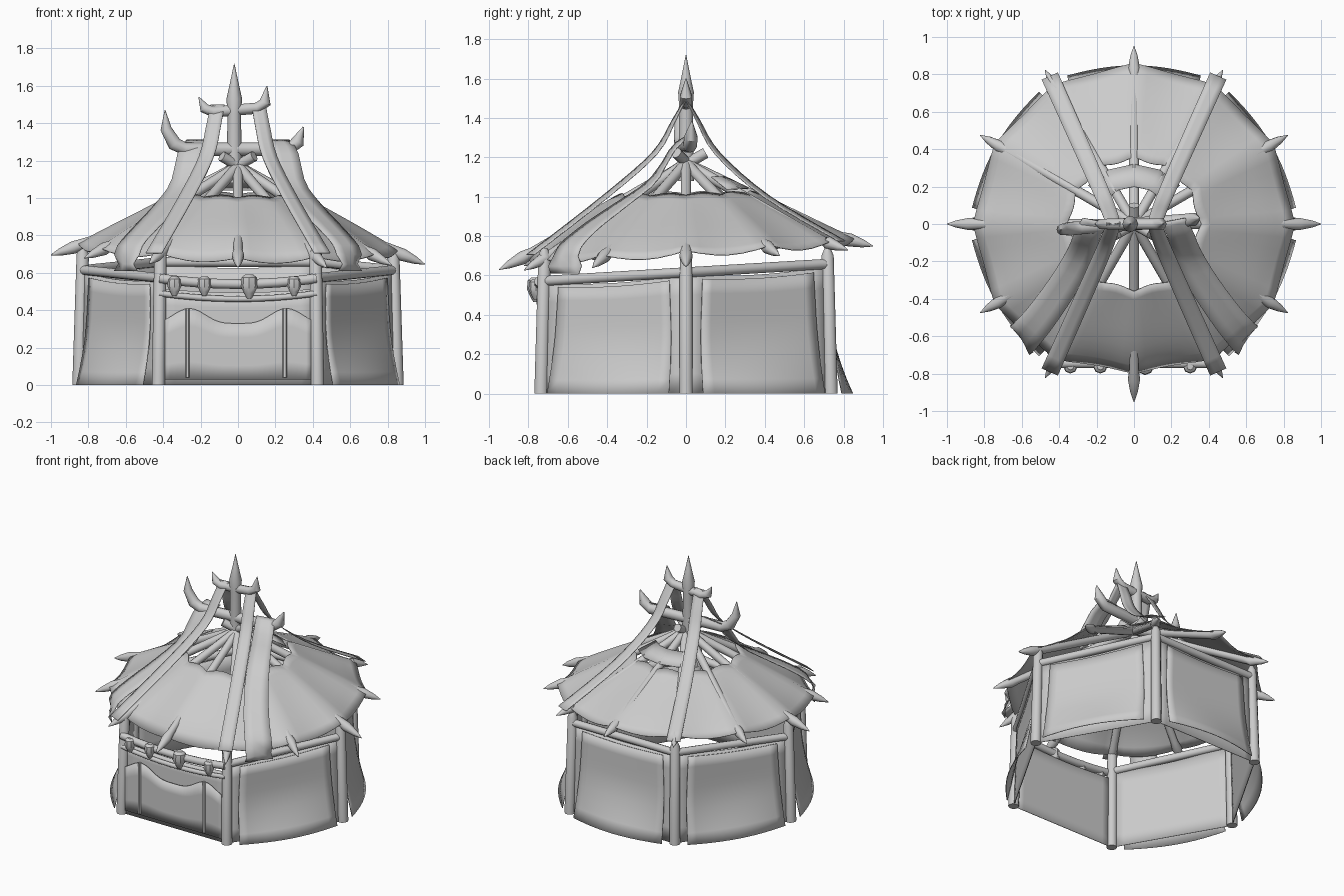
import bpy, bmesh, math
from mathutils import Vector

if "Cube" in bpy.data.objects:
    bpy.data.objects.remove(bpy.data.objects["Cube"])

grey = bpy.data.materials.new("plain_grey")
grey.use_nodes = True
grey.diffuse_color = (0.6, 0.6, 0.6, 1)
grey.node_tree.nodes["Principled BSDF"].inputs["Base Color"].default_value = (0.6, 0.6, 0.6, 1)


def finish(bm, name, angle=40):
    bmesh.ops.recalc_face_normals(bm, faces=bm.faces)
    mesh = bpy.data.meshes.new(name)
    bm.to_mesh(mesh)
    bm.free()
    mesh.materials.append(grey)
    ob = bpy.data.objects.new(name, mesh)
    bpy.context.collection.objects.link(ob)
    bpy.ops.object.select_all(action="DESELECT")
    ob.select_set(True)
    bpy.context.view_layer.objects.active = ob
    bpy.ops.object.shade_smooth_by_angle(angle=math.radians(angle))
    return ob


def tube(name, pts, radii, sides=10):
    """Round rod swept along points with a radius at each one."""
    pts = [Vector(p) for p in pts]
    bm = bmesh.new()
    rings = []
    for i, p in enumerate(pts):
        d = (pts[min(i + 1, len(pts) - 1)] - pts[max(i - 1, 0)]).normalized()
        ref = Vector((0, 1, 0)) if abs(d.y) < 0.8 else Vector((1, 0, 0))
        a = d.cross(ref).normalized()
        b = d.cross(a)
        rings.append([bm.verts.new(p + radii[i] * (a * math.cos(t) + b * math.sin(t)))
                      for t in (math.tau * k / sides for k in range(sides))])
    for r, s in zip(rings, rings[1:]):
        for k in range(sides):
            n = (k + 1) % sides
            bm.faces.new((r[k], r[n], s[n], s[k]))
    bm.faces.new(rings[0])
    bm.faces.new(rings[-1])
    return finish(bm, name)


def sheet(name, f, nu, nv, closed=False):
    """Thin cloth from a function of u and v."""
    bm = bmesh.new()
    cols = nu if closed else nu + 1
    g = [[bm.verts.new(f(i / nu, j / nv)) for j in range(nv + 1)] for i in range(cols)]
    for i in range(nu):
        for j in range(nv):
            n = (i + 1) % cols
            bm.faces.new((g[i][j], g[n][j], g[n][j + 1], g[i][j + 1]))
    ob = finish(bm, name, 50)
    mod = ob.modifiers.new("cloth_thickness", "SOLIDIFY")
    mod.thickness = 0.005
    mod.offset = 0


def along(pts, t):
    """Point on a smooth curve through the points."""
    x = min(t, 0.9999) * (len(pts) - 1)
    i = int(x)
    x -= i
    p = [Vector(pts[max(0, min(len(pts) - 1, k))]) for k in (i - 1, i, i + 1, i + 2)]
    return 0.5 * (2 * p[1] + (p[2] - p[0]) * x + (2 * p[0] - 5 * p[1] + 4 * p[2] - p[3]) * x * x
                  + (3 * p[1] - p[0] - 3 * p[2] + p[3]) * x ** 3)


def rafter_z(r, a):
    tilt = 0.066 * math.sin(a) - 0.025 * math.cos(a)
    return 1.17 - 0.53 * r + 0.15 * max(0, r - 0.8) + tilt * r * r


def polar(r, a, z):
    return Vector((r * math.cos(a), r * math.sin(a), z))


# Posts, with the rail height at each one
feet, rails = [], []
for k in range(6):
    a = math.radians(60 * k)
    feet.append(polar(0.85, a, 0))
    rails.append(polar(0.833, a, 0.615 + 0.05 * math.sin(a)))
    tube("post", [feet[k], polar(0.83, a, 0.7), polar(0.83, a, 0.74)], [0.036, 0.033, 0.015])

# Walls, hanging flaps and top rails (panel 4 is the front)
for k in range(6):
    n = (k + 1) % 6
    out = polar(1, math.radians(60 * k + 30), 0)
    top = 0.9 if k == 4 else 0.98

    def wall(u, v, k=k, n=n, top=top):
        p = feet[k].lerp(feet[n], u).lerp(rails[k].lerp(rails[n], u), v * top)
        p.z -= 0.02 * math.sin(math.pi * u) * v
        return p

    def flap(u, v, out=out, wall=wall):
        s = 0.08 + 0.84 * u + (0.5 - u) * 0.06 * v
        p = wall(s, v * 0.97)
        flare = max(0, 0.6 - v) / 0.6
        p += out * (0.01 + 0.1 * flare ** 1.6 * math.sin(math.pi * (0.15 + 0.7 * u)))
        return p

    sheet("wall", wall, 10, 6)
    if k != 4:
        sheet("wall_flap", flap, 12, 8)
        tube("top_rail", [rails[k], rails[n]], [0.026, 0.026])

# Front scalloped curtain, door poles and sagging ropes
sheet("front_curtain", lambda u, v: Vector(((u - 0.5) * 0.78, -0.748,
      0.03 + v * (0.3 + 0.08 * abs(math.sin(math.pi * (u - 0.5) * 1.5)) ** 4))), 30, 4)
for x in (-0.27, 0.25):
    tube("door_pole", [(x, -0.75, 0.04), (x, -0.75, 0.41)], [0.012, 0.012], 6)
for z, r in ((0.57, 0.026), (0.49, 0.016)):
    tube("front_rope", [((t - 4) * 0.105, -0.745, z - 0.03 * (1 - ((t - 4) / 4) ** 2))
                        for t in range(9)], [r] * 9)

# Hanging knobs over the entrance
for x, s in ((-0.34, 0.9), (-0.18, 0.9), (0.06, 1.1), (0.3, 0.9)):
    tube("hanging_knob", [(x, -0.762, 0.53 + s * z) for z in (0.055, 0.04, 0, -0.035, -0.06)],
         [s * r for r in (0.02, 0.038, 0.042, 0.026, 0.012)], 8)


# Roof cloth lying over the rafters, hem dropping at the eaves
def roof(u, v):
    a = math.tau * u
    sag = abs(math.sin(6 * a))
    front = max(0, -math.sin(a)) ** 6
    r = 0.36 + 0.5 * v - 0.025 * sag * (1 - v)
    r -= (0.03 * sag + 0.06 * front) * v
    z = rafter_z(r, a) + 0.03 - 0.02 * sag * math.sin(math.pi * v * 0.7)
    return polar(r, a, z - (0.01 + 0.03 * sag + 0.045 * front) * v ** 6)


sheet("roof_cloth", roof, 72, 10, closed=True)

# Rafters with pointed ends
for k in range(12):
    a = math.radians(30 * k)
    length = 1.0 if k % 6 == 0 else 0.95
    inner = -0.1 if k % 4 == 1 else 0.02
    rs = (inner, 0.78, length - 0.12, length - 0.05, length)
    tube("rafter", [polar(r, a, rafter_z(r, a)) for r in rs],
         [0.028, 0.026, 0.034, 0.02, 0.002])

# Centre pole and horned crossbars
tube("centre_pole", [(-0.02, 0, z) for z in (1.08, 1.45, 1.53, 1.62, 1.72)],
     [0.042, 0.036, 0.042, 0.022, 0.001])
tube("lower_crossbar", [(-0.39, -0.03, 1.47), (-0.385, -0.03, 1.37), (-0.34, -0.025, 1.29),
                        (-0.28, -0.02, 1.26), (0.27, 0.02, 1.26), (0.32, 0.025, 1.3),
                        (0.35, 0.03, 1.38)], [0.002, 0.03, 0.038, 0.036, 0.036, 0.036, 0.004])
tube("upper_crossbar", [(-0.21, 0, 1.54), (-0.18, 0, 1.48), (-0.13, 0, 1.46), (0.1, 0, 1.48),
                        (0.145, 0, 1.51), (0.155, 0, 1.6)],
     [0.002, 0.028, 0.03, 0.03, 0.032, 0.002])


# Bands draped from the crossbars to the eaves
def band(name, path, w0, w1):
    def f(u, v):
        d = along(path, min(1, v + 0.02)) - along(path, max(0, v - 0.02))
        across = Vector((d.y, -d.x, 0)).normalized()
        if across.x < 0:
            across = -across
        across = across.lerp(Vector((1, 0, 0)), max(0, 0.6 - v)).normalized()
        return along(path, v) + across * (u - 0.5) * (w0 + (w1 - w0) * v)
    sheet(name, f, 3, 16)


for s in (-1, 1):
    for back in (-1, 1):
        drop = 0.035 * back
        band("long_band", [(s * 0.11, 0, 1.5), (s * 0.13, back * 0.06, 1.39),
                           (s * 0.17, back * 0.16, 1.22), (s * 0.28, back * 0.41, 1.0),
                           (s * 0.45, back * 0.79, 0.74 + drop)], 0.075, 0.095)
    band("wide_band", [(s * 0.21, 0.02, 1.31), (s * 0.25, -0.06, 1.25), (s * 0.29, -0.17, 1.08),
                       (s * 0.38, -0.33, 0.96), (s * 0.5, -0.5, 0.835), (s * 0.585, -0.6, 0.73),
                       (s * 0.6, -0.615, 0.61)], 0.13, 0.19)


# Cloth collar lying on the back rafters
def collar(u, v):
    a = math.radians(40 + 100 * u)
    r = 0.2 + 0.12 * v
    return polar(r, a, rafter_z(r, a) + 0.035)


sheet("back_collar", collar, 4, 2)
